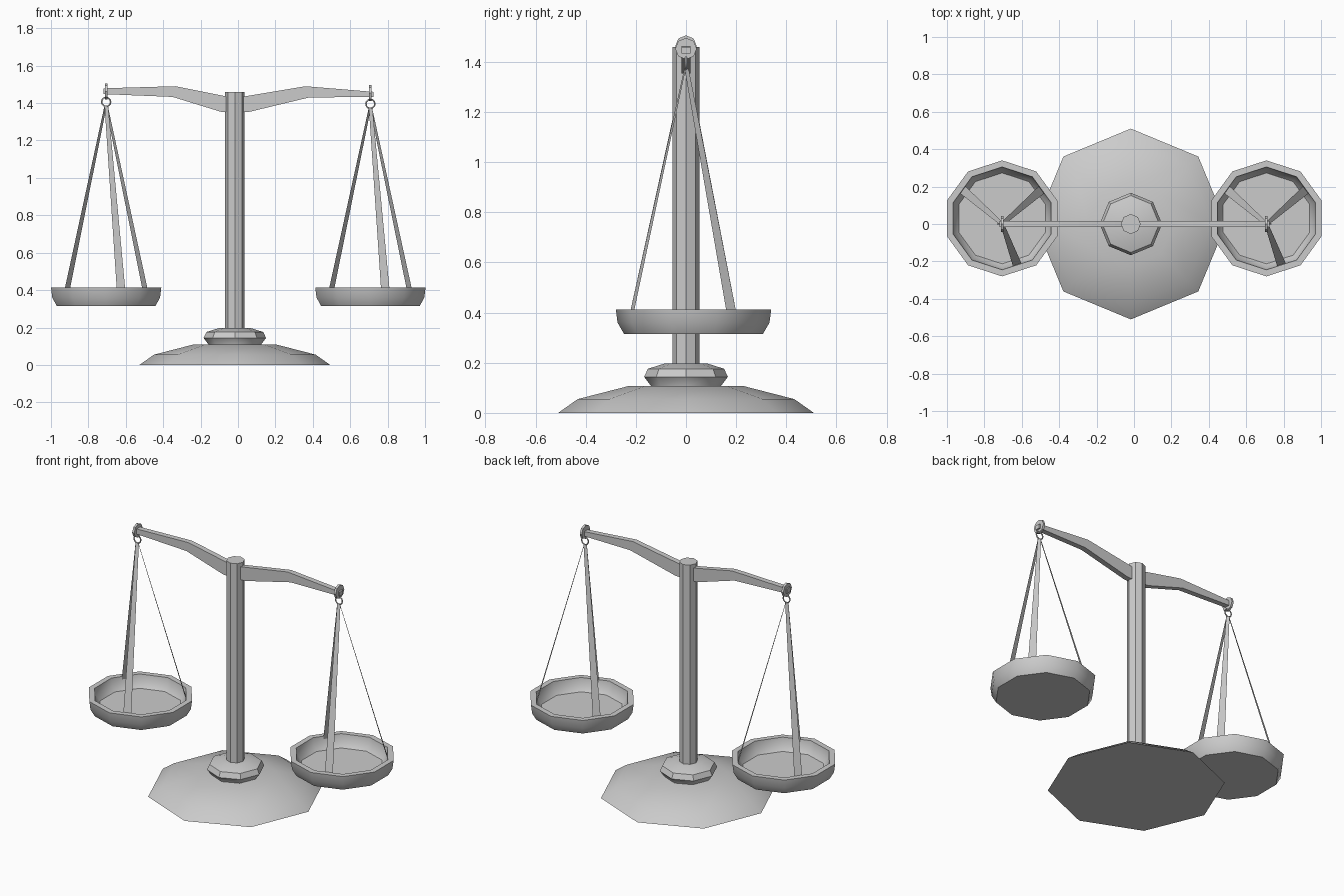
import bpy, bmesh
from math import sin, cos, radians, pi
from mathutils import Vector, Matrix

if "Cube" in bpy.data.objects:
    bpy.data.objects.remove(bpy.data.objects["Cube"])


def finish(bm, name):
    bmesh.ops.recalc_face_normals(bm, faces=bm.faces)
    mesh = bpy.data.meshes.new(name)
    bm.to_mesh(mesh)
    bm.free()
    mesh.shade_smooth()
    mesh.set_sharp_from_angle(angle=radians(40))
    ob = bpy.data.objects.new(name, mesh)
    bpy.context.collection.objects.link(ob)
    return ob


def lathe(name, profile, sides, centre, start=0.0):
    """Stack of polygon rings (radius, z), capped at both ends."""
    bm = bmesh.new()
    rings = []
    for r, z in profile:
        rings.append([bm.verts.new((centre[0] + r * cos(start + 2 * pi * i / sides),
                                    centre[1] + r * sin(start + 2 * pi * i / sides), z))
                      for i in range(sides)])
    for a, b in zip(rings, rings[1:]):
        for i in range(sides):
            j = (i + 1) % sides
            bm.faces.new((a[i], a[j], b[j], b[i]))
    bm.faces.new(rings[0][::-1])
    bm.faces.new(rings[-1])
    return finish(bm, name)


def prism(name, outline, half):
    """Outline in x-z, extruded along y."""
    bm = bmesh.new()
    face = bm.faces.new([bm.verts.new((x, -half, z)) for x, z in outline])
    new = bmesh.ops.extrude_face_region(bm, geom=[face])["geom"]
    bmesh.ops.translate(bm, vec=(0, 2 * half, 0),
                        verts=[v for v in new if isinstance(v, bmesh.types.BMVert)])
    return finish(bm, name)


AXIS = (-0.017, 0.0)

# stand
lathe("base", [(0.51, 0), (0.432, 0.055), (0.226, 0.108)], 8, AXIS)
lathe("collar", [(0.14, 0.1), (0.14, 0.108), (0.167, 0.144), (0.152, 0.176), (0.085, 0.197)], 8, AXIS)
lathe("column", [(0.053, 0.1), (0.053, 1.459)], 8, AXIS)

# beam arms
prism("left_arm", [(-0.72, 1.479), (-0.335, 1.49), (-0.05, 1.433), (-0.05, 1.353),
                   (-0.09, 1.353), (-0.35, 1.433), (-0.72, 1.448)], 0.017)
prism("right_arm", [(0.725, 1.46), (0.36, 1.49), (0.02, 1.433), (0.02, 1.353),
                    (0.06, 1.353), (0.38, 1.43), (0.725, 1.433)], 0.017)

for side, x, end_z in (("left", -0.705, 1.463), ("right", 0.708, 1.453)):
    # octagonal end plate
    bm = bmesh.new()
    bmesh.ops.create_cone(bm, cap_ends=True, segments=8, radius1=0.043, radius2=0.043, depth=0.014,
                          matrix=Matrix.Translation((x, 0, end_z)) @ Matrix.Rotation(pi / 2, 4, 'Y'))
    finish(bm, side + "_end_plate")

    # hanging ring
    ring_z = end_z - 0.057
    bpy.ops.mesh.primitive_torus_add(location=(x, 0, ring_z), rotation=(pi / 2, 0, 0), major_segments=12,
                                     minor_segments=6, major_radius=0.024, minor_radius=0.004)
    ring = bpy.context.object
    ring.name = side + "_ring"
    bpy.ops.object.shade_smooth()

    # ten-sided pan
    pan = (x, 0.03)
    lathe(side + "_pan", [(0.277, 0.315), (0.303, 0.36), (0.31, 0.413), (0.275, 0.413),
                          (0.268, 0.37), (0.243, 0.337)], 10, pan, pi / 2)

    # flat tapered straps to the pan rim
    bm = bmesh.new()
    for deg in (36, 144, -72):
        a = radians(deg)
        out, across = Vector((cos(a), sin(a), 0)), Vector((-sin(a), cos(a), 0))
        top = Vector((x, 0, ring_z - 0.022)) + out * 0.004
        low = Vector((pan[0], pan[1], 0.385)) + out * 0.262
        bm.faces.new([bm.verts.new(p) for p in (top - across * 0.01, top + across * 0.01,
                                                low + across * 0.024, low - across * 0.024)])
    finish(bm, side + "_straps")
